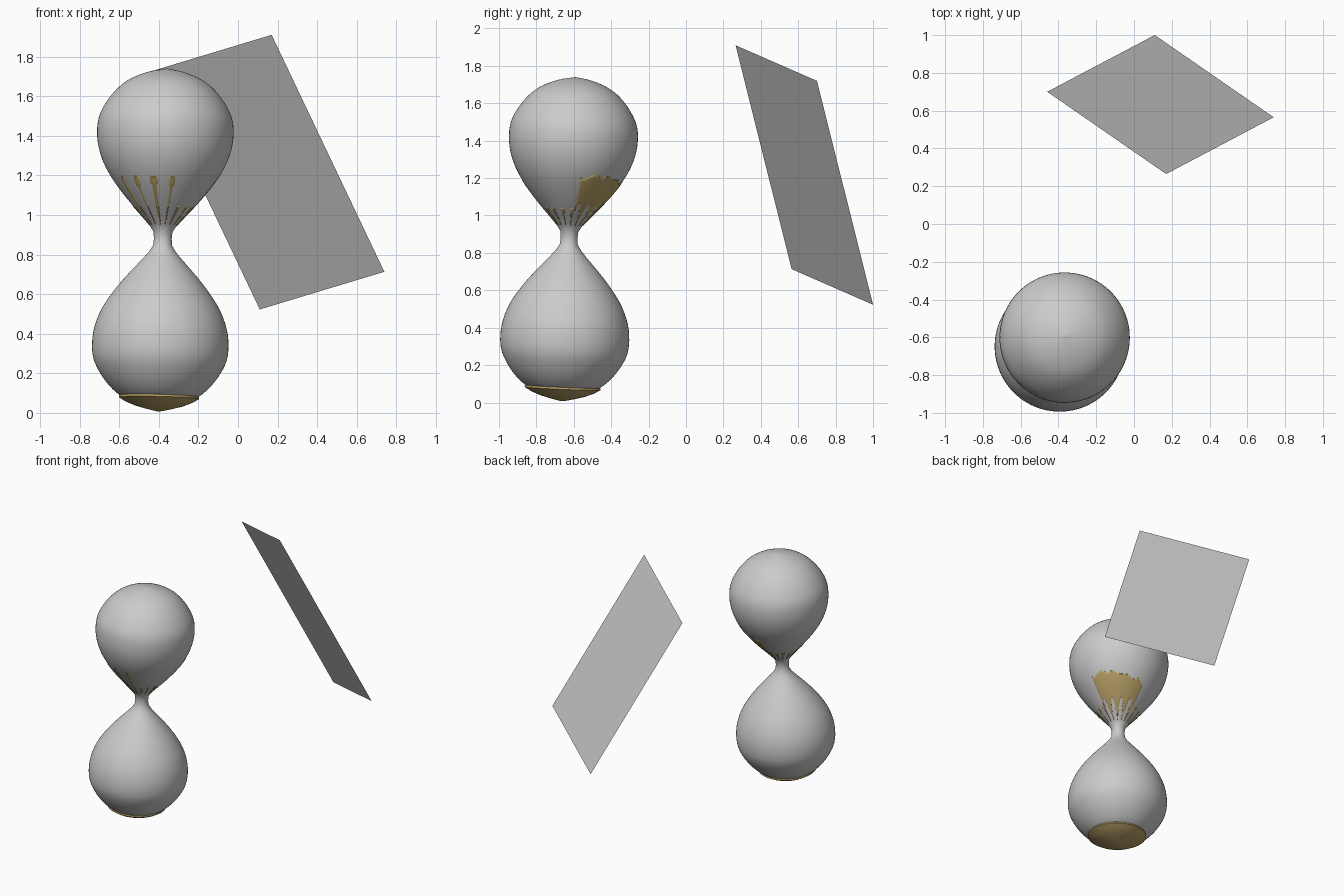
import bpy, bmesh, math
from mathutils import Vector, Matrix

if "Cube" in bpy.data.objects:
    bpy.data.objects.remove(bpy.data.objects["Cube"])

# Shared hourglass axis: origin at the neck, tilted slightly
axis = Vector((0.026, 0.047, 1.09)).normalized()
frame = Matrix.Translation((-0.38, -0.625, 0.88)) @ \
    Vector((0, 0, 1)).rotation_difference(axis).to_matrix().to_4x4()

# Half profile of a bulb: (distance from neck, radius)
HALF = [(0, .045), (.04, .05), (.08, .079), (.12, .115), (.2, .187), (.28, .25),
        (.36, .3), (.45, .334), (.54, .345), (.62, .334), (.70, .292),
        (.76, .242), (.80, .192), (.83, .13), (.85, .065), (.86, .006)]


def radius(t):
    """Smooth (Hermite) interpolation of the bulb radius."""
    t = min(abs(t), .86)
    i = next(k for k in range(len(HALF) - 1) if t <= HALF[k + 1][0] + 1e-9)

    def slope(k):
        if k == 0:
            return 0
        a, b = HALF[k - 1], HALF[min(k + 1, len(HALF) - 1)]
        return (b[1] - a[1]) / (b[0] - a[0])
    (t0, r0), (t1, r1) = HALF[i], HALF[i + 1]
    h = t1 - t0
    u = (t - t0) / h
    return ((2*u**3 - 3*u**2 + 1) * r0 + (u**3 - 2*u**2 + u) * h * slope(i)
            + (3*u**2 - 2*u**3) * r1 + (u**3 - u**2) * h * slope(i + 1))


def lathe(name, heights, func, segs, colour=None, angle=60):
    """Closed surface of revolution; func(row, angle) -> (radius, height)."""
    bm = bmesh.new()
    rings = []
    for row in heights:
        ring = []
        for s in range(segs):
            a = 2 * math.pi * s / segs
            r, z = func(row, a)
            ring.append(bm.verts.new((r * math.cos(a), r * math.sin(a), z)))
        rings.append(ring)
    for lo, hi in zip(rings, rings[1:]):
        for s in range(segs):
            n = (s + 1) % segs
            bm.faces.new((lo[s], lo[n], hi[n], hi[s]))
    bm.faces.new(rings[0][::-1])
    bm.faces.new(rings[-1])
    mesh = bpy.data.meshes.new(name)
    bm.to_mesh(mesh)
    bm.free()
    ob = bpy.data.objects.new(name, mesh)
    bpy.context.collection.objects.link(ob)
    ob.matrix_world = frame
    if colour:
        mesh.materials.append(colour)
    bpy.ops.object.select_all(action='DESELECT')
    ob.select_set(True)
    bpy.context.view_layer.objects.active = ob
    bpy.ops.object.shade_smooth_by_angle(angle=math.radians(angle))
    return ob


sand_mat = bpy.data.materials.new("sand")
sand_mat.diffuse_color = (0.5, 0.37, 0.14, 1)
sand_mat.use_nodes = True
sand_mat.node_tree.nodes["Principled BSDF"].inputs["Base Color"].default_value = sand_mat.diffuse_color

# Glass: two mirrored bulbs joined at the neck
half_rows = [.86 * math.sin(math.pi / 2 * k / 40) for k in range(41)]
rows = [-t for t in half_rows[:0:-1]] + half_rows
lathe("glass_bulbs", rows, lambda t, a: (radius(t), t), 96)


# Upper sand: funnel that shows through the glass as streaks and one big patch
def sand_streaks(row, a):
    t, lid = row
    if lid is not None:
        return radius(.3) * lid, t
    d = math.degrees(a)
    ripple = math.cos(17 * (a + math.radians(102)))
    patch = 8 < d < 92
    if patch:
        top = .35 - .0009 * abs(d - 30) + .008 * math.sin(a * 19)
    elif 212 < d < 288:
        top = .305
    else:
        top = .17
    spread = .78 - (.55 if t > top - .05 else .12) * (t / top) ** 2
    if patch:
        spread = .7 - 1.9 * max(0, min(1, (t - .1) / .1))
    out = (ripple > spread) and .06 < t < top
    return radius(t) + (.0035 if out else -.008), t


upper_rows = [(.03 + .01 * k, None) for k in range(34)]
upper_rows += [(.355, 1), (.345, .5), (.34, .02)]
lathe("upper_sand", upper_rows, sand_streaks, 180, sand_mat)

# Lower sand: shallow cone wrapped around the underside of the glass
cone = [(.01, -.873), (.06, -.862), (.12, -.846), (.17, -.826), (.203, -.806),
        (.201, -.796), (.19, -.788), (.1, -.775), (.01, -.76)]
lathe("lower_sand", cone, lambda p, a: p, 64, sand_mat, 40)

# Tilted single-face panel behind the hourglass
corner = Vector((-.46, .70, 1.72))
u, v = Vector((.63, -.435, .19)), Vector((.57, .30, -1.197))
bpy.ops.mesh.primitive_plane_add(size=1)
panel = bpy.context.object
panel.name = "tilted_panel"
n = u.cross(v).normalized()
m = Matrix((u, v, n)).transposed().to_4x4()
m.translation = corner + (u + v) / 2
panel.matrix_world = m
